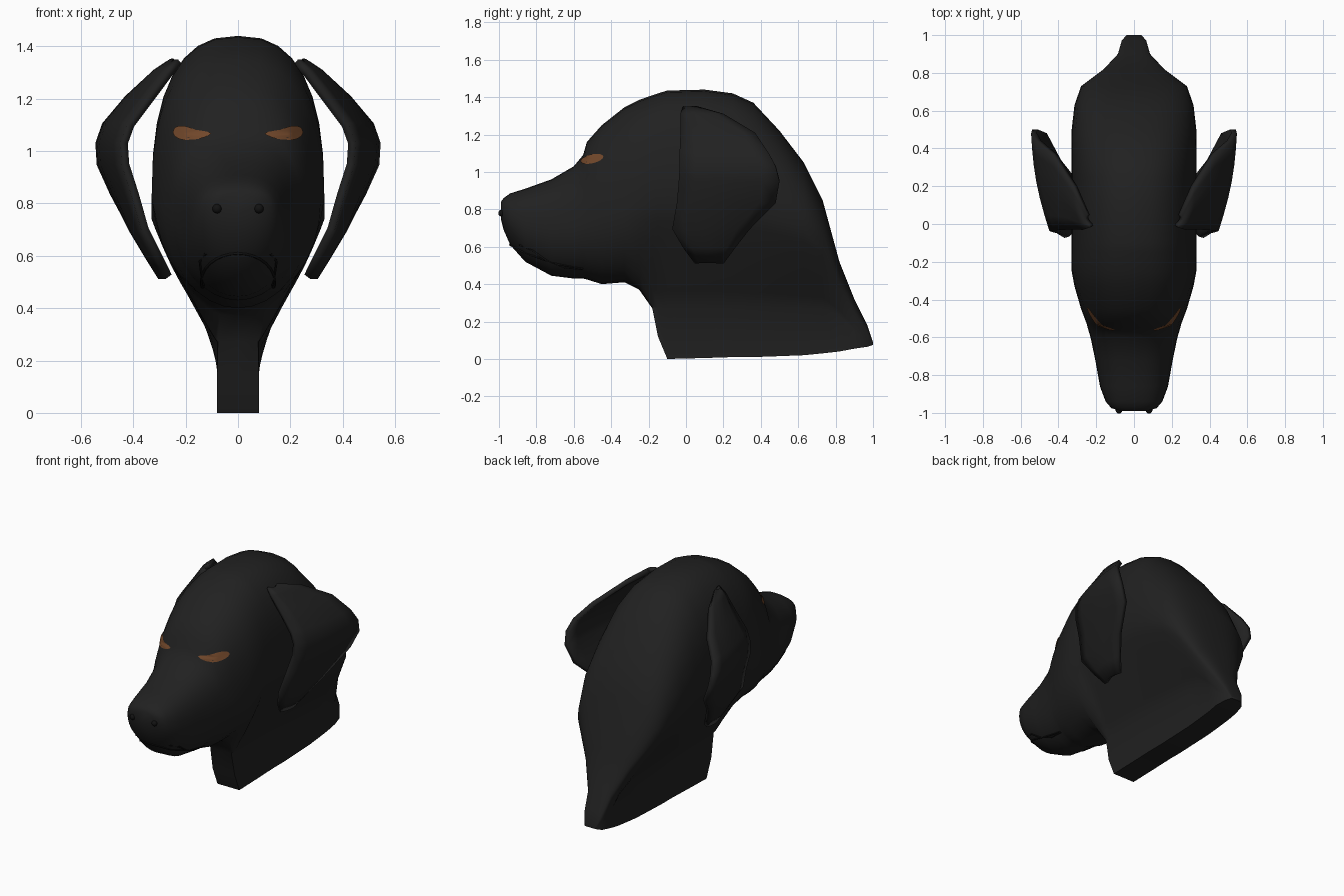
import bpy, bmesh, math
from mathutils import Vector
from mathutils.bvhtree import BVHTree

if "Cube" in bpy.data.objects:
    bpy.data.objects.remove(bpy.data.objects["Cube"], do_unlink=True)


def material(name, rgb):
    m = bpy.data.materials.new(name)
    m.use_nodes = True
    m.diffuse_color = (*rgb, 1)
    m.node_tree.nodes["Principled BSDF"].inputs["Base Color"].default_value = (*rgb, 1)
    return m


COAT = material("black coat", (0.015, 0.015, 0.015))
DARK = material("dark detail", (0.006, 0.006, 0.006))
AMBER = material("amber iris", (0.17, 0.065, 0.024))


def finish(name, bm, mat, angle=50):
    bmesh.ops.recalc_face_normals(bm, faces=bm.faces)
    me = bpy.data.meshes.new(name)
    bm.to_mesh(me)
    bm.free()
    ob = bpy.data.objects.new(name, me)
    bpy.context.collection.objects.link(ob)
    me.materials.append(mat)
    bpy.ops.object.select_all(action="DESELECT")
    ob.select_set(True)
    bpy.context.view_layer.objects.active = ob
    bpy.ops.object.shade_smooth_by_angle(angle=math.radians(angle))
    return ob


def grid_faces(bm, rows, closed):
    for a, b in zip(rows, rows[1:]):
        n = len(a)
        for i in range(n if closed else n - 1):
            j = (i + 1) % n
            bm.faces.new((a[i], a[j], b[j], b[i]))


# Head and neck: sections (y, top, bottom, half width, widest height, neck blend)
STATIONS = [
    (-.99, .84, .75, .07, .80, 0), (-.975, .86, .69, .12, .79, 0),
    (-.94, .885, .61, .15, .76, 0), (-.86, .91, .52, .18, .72, 0),
    (-.72, .96, .445, .205, .70, 0), (-.6, 1.03, .43, .23, .71, 0),
    (-.55, 1.09, .43, .245, .73, 0), (-.53, 1.16, .425, .25, .74, 0),
    (-.45, 1.25, .40, .28, .77, 0), (-.33, 1.345, .41, .315, .8, 0),
    (-.25, 1.385, .37, .33, .82, .3), (-.18, 1.41, .27, .33, .82, .8),
    (-.15, 1.42, .12, .33, .82, 1), (-.1, 1.435, 0, .33, .82, 1),
    (.1, 1.44, .005, .33, .82, 1), (.25, 1.42, .01, .33, .8, 1),
    (.36, 1.37, .01, .33, .78, 1), (.5, 1.22, .015, .33, .74, 1),
    (.63, 1.05, .02, .315, .7, 1), (.73, .85, .03, .28, .62, 1),
    (.82, .52, .04, .16, .42, 1), (.9, .32, .055, .085, .25, 1),
    (.97, .18, .065, .065, .14, 1), (1, .09, .075, .04, .083, 1),
]
STEPS = 8


def section(y, top, low, w, mid, k):
    pts = []
    for i in range(STEPS + 1):           # crown to the widest point
        a = math.pi / 2 * i / STEPS
        s, c = math.sin(a) ** .8, max(0, math.cos(a)) ** .8
        pts.append((w * s, mid + (top - mid) * c))
    neck = min(.08, w)
    crease = max(low + .01, min(.27, (low + mid) / 2))
    for i in range(1, STEPS + 1):        # widest point to the underside
        a = math.pi / 2 * i / STEPS
        jaw = (w * max(0, math.cos(a)), mid - (mid - low) * math.sin(a))
        u = min(1, i / (STEPS - 2))
        slab = (w + (neck - w) * u ** 1.15, mid + (crease - mid) * u)
        if i == STEPS - 1:
            slab = (neck, low)
        elif i == STEPS:
            slab = (0, low)
        pts.append(tuple(j + (s - j) * k for j, s in zip(jaw, slab)))
    ring = pts + [(-x, z) for x, z in reversed(pts[1:-1])]
    return [Vector((x, y, z)) for x, z in ring]


bm = bmesh.new()
rings = [[bm.verts.new(p) for p in section(*s)] for s in STATIONS]
grid_faces(bm, rings, True)
bm.faces.new(rings[0])
bm.faces.new(rings[-1])
bmesh.ops.recalc_face_normals(bm, faces=bm.faces)
surface = BVHTree.FromBMesh(bm)
finish("head_and_neck", bm, COAT)


def on_side(y, z, side, lift):
    hit = surface.ray_cast(Vector((side * 2, y, z)), Vector((-side, 0, 0)))
    return hit[0] + hit[1] * lift


def on_front(x, z, lift):
    hit = surface.ray_cast(Vector((x, -2, z)), Vector((0, 1, 0)))
    return hit[0] + hit[1] * lift


# Ear flaps: rows (height, front x, front y, back x, back y)
EAR = [
    (1.34, .22, -.01, .24, .05), (1.30, .26, -.025, .31, .2),
    (1.2, .335, -.025, .42, .37), (1.1, .41, -.03, .505, .44),
    (1.03, .435, -.03, .53, .48), (.95, .43, -.035, .525, .5),
    (.84, .395, -.045, .475, .48), (.7, .355, -.07, .40, .34),
    (.6, .305, -.01, .335, .26), (.52, .265, .05, .28, .2),
]


def ear(name, side):
    bm = bmesh.new()
    rows = []
    for z, x0, y0, x1, y1 in EAR:
        row = []
        for i in range(7):
            t = i / 6
            x = x0 + (x1 - x0) * t + .02 * math.sin(math.pi * t)
            row.append(bm.verts.new((side * x, y0 + (y1 - y0) * t, z)))
        rows.append(row)
    grid_faces(bm, rows, False)
    ob = finish(name, bm, COAT, 60)
    mod = ob.modifiers.new("thickness", "SOLIDIFY")
    mod.thickness = .03
    mod.offset = 0


# Almond eye plates that follow the head
def eye(name, side):
    bm = bmesh.new()
    rows = []
    for r in (1, .5, .05):
        row = []
        for i in range(20):
            a = 2 * math.pi * i / 20
            y = -.5 + .06 * r * math.cos(a)
            z = 1.068 + .024 * r * math.sin(a) + .012 * r * math.cos(a)
            row.append(bm.verts.new(on_side(y, z, side, .005)))
        rows.append(row)
    grid_faces(bm, rows, True)
    bm.faces.new(rows[-1])
    bm.faces.ensure_lookup_table()
    for f in bm.faces:
        f.material_index = 0 if f.index < 0 else 1
    for f in bm.faces:
        if any(v in rows[0] for v in f.verts):
            f.material_index = 0
    ob = finish(name, bm, AMBER)
    ob.data.materials.append(DARK)


def line(name, points, radius):
    cu = bpy.data.curves.new(name, "CURVE")
    cu.dimensions = "3D"
    cu.bevel_depth = radius
    cu.bevel_resolution = 1
    sp = cu.splines.new("POLY")
    sp.points.add(len(points) - 1)
    for p, q in zip(sp.points, points):
        p.co = (*q, 1)
    cu.materials.append(DARK)
    bpy.context.collection.objects.link(bpy.data.objects.new(name, cu))


for label, side in (("left", 1), ("right", -1)):
    ear(label + "_ear", side)
    eye(label + "_eye", side)
    # Lip line along the cheek
    lip = [(-.89, .61), (-.82, .58), (-.75, .53), (-.65, .49), (-.55, .48)]
    line(label + "_lip", [on_side(y, z, side, .001) for y, z in lip], .005)
    # Nostril
    bm = bmesh.new()
    bmesh.ops.create_uvsphere(bm, u_segments=12, v_segments=8, radius=.018)
    spot = on_front(side * .08, .78, 0)
    bmesh.ops.translate(bm, verts=bm.verts, vec=spot)
    finish(label + "_nostril", bm, DARK)

# Mouth arch across the chin
arch = [(.14 * math.sin(a), .5 + .11 * math.cos(a))
        for a in (math.pi * .55 * i / 8 for i in range(-8, 9))]
line("mouth", [on_front(x, z, .001) for x, z in arch], .005)
